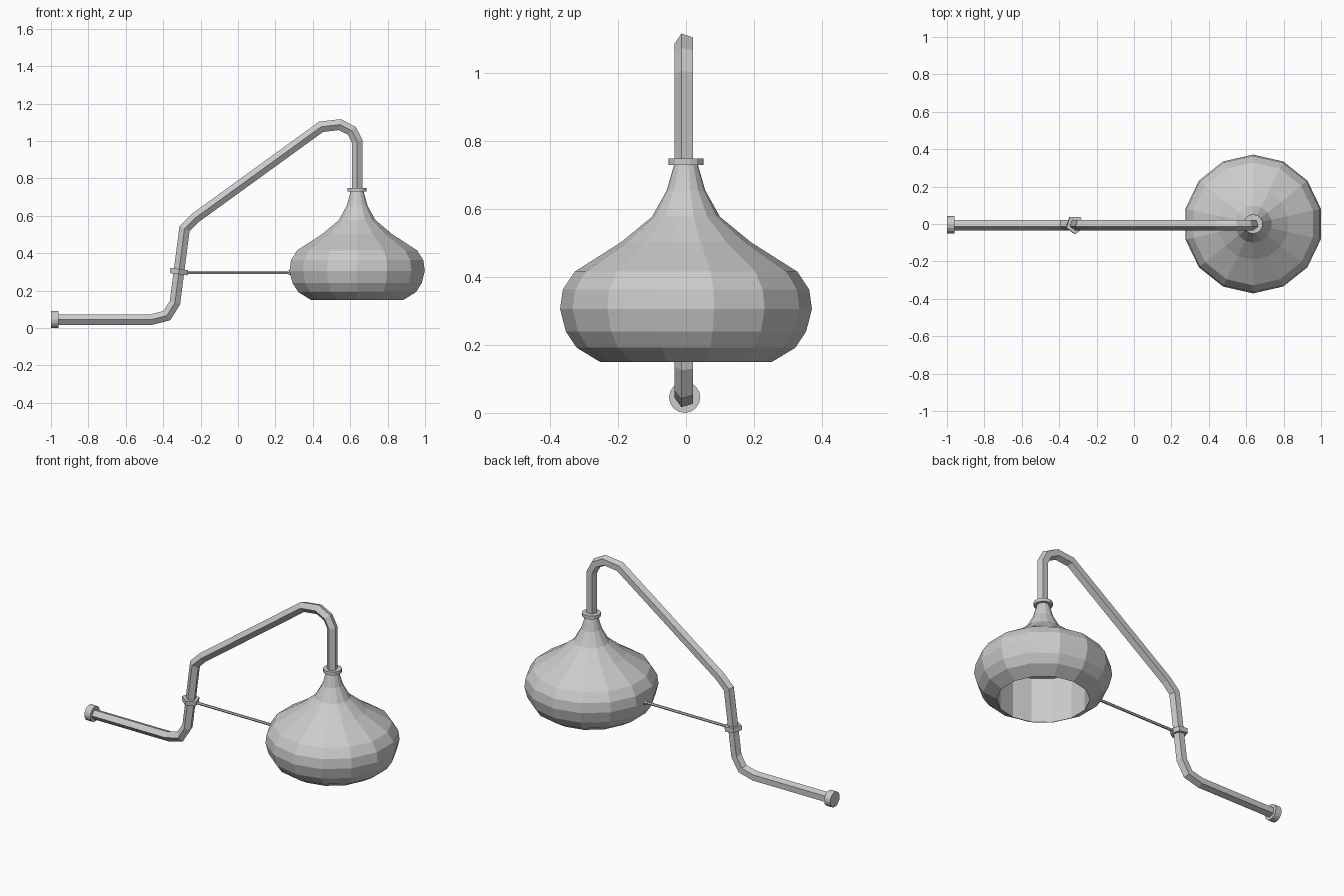
import bpy, bmesh
from math import cos, sin, pi
from mathutils import Vector

if "Cube" in bpy.data.objects:
    bpy.data.objects.remove(bpy.data.objects["Cube"])

CX, PY = 0.637, -0.004   # shade axis x, pipe plane y


def finish(bm, name):
    bmesh.ops.recalc_face_normals(bm, faces=bm.faces)
    me = bpy.data.meshes.new(name)
    bm.to_mesh(me)
    bm.free()
    ob = bpy.data.objects.new(name, me)
    bpy.context.collection.objects.link(ob)
    return ob


def bridge(bm, rings):
    n = len(rings[0])
    for a, b in zip(rings, rings[1:]):
        for i in range(n):
            j = (i + 1) % n
            bm.faces.new((a[i], a[j], b[j], b[i]))


def sweep(name, path, radii, sides):
    """Sweep a polygon (corner towards -y) along x,z points with mitred bends."""
    bm = bmesh.new()
    pts = [Vector((x, PY, z)) for x, z in path]
    side = Vector((0, -1, 0))
    rings = []
    for k, p in enumerate(pts):
        a = (p - pts[k - 1]).normalized() if k else None
        b = (pts[k + 1] - p).normalized() if k < len(pts) - 1 else None
        t = ((a or b) + (b or a)).normalized()
        mitre = 1 / t.dot(a or b)
        nrm = t.cross(side) * mitre
        r = radii[k] if isinstance(radii, list) else radii
        rings.append([bm.verts.new(p + r * (cos(2 * pi * i / sides) * side
                      + sin(2 * pi * i / sides) * nrm)) for i in range(sides)])
    bridge(bm, rings)
    bm.faces.new(rings[0])
    bm.faces.new(rings[-1])
    return finish(bm, name)


def lathe(name, profile, sides):
    """Revolve (radius, z) points about the shade axis and cap both ends."""
    bm = bmesh.new()
    rings = [[bm.verts.new((CX + r * sin(2 * pi * i / sides),
                            r * cos(2 * pi * i / sides), z))
              for i in range(sides)] for r, z in profile]
    bridge(bm, rings)
    bm.faces.new(rings[0])
    bm.faces.new(rings[-1])
    return finish(bm, name)


# bent five-sided arm
sweep("arm_pipe", [(-0.98, 0.045), (-0.465, 0.045), (-0.38, 0.067),
                   (-0.337, 0.136), (-0.286, 0.532), (-0.227, 0.59),
                   (0.444, 1.076), (0.545, 1.088), (0.608, 1.055),
                   (0.637, 1.0), (0.637, 0.735)], 0.03, 5)

# wall end cap
sweep("wall_cap", [(-1.0, 0.046), (-0.96, 0.046)], 0.046, 16)

# clamp around the arm, square to its slope
axis = Vector((0.051, 0.396)).normalized() * 0.014
c = Vector((-0.316, 0.302))
sweep("arm_clamp", [c - axis, c + axis], 0.05, 5)

# thin stay rod with a small plug at the shade
sweep("stay_rod", [(-0.31, 0.297), (0.29, 0.297)], 0.008, 6)
sweep("rod_plug", [(0.265, 0.297), (0.295, 0.297)], [0.01, 0.024], 6)

# bell shade: straight inner well, rim, outer bulge, neck
lathe("shade", [(0.25, 0.42), (0.251, 0.15), (0.253, 0.15), (0.322, 0.192),
                (0.354, 0.24), (0.371, 0.306), (0.363, 0.363), (0.328, 0.416),
                (0.191, 0.503), (0.10, 0.578), (0.057, 0.655),
                (0.034, 0.735)], 14)

# collar between pipe and shade
lathe("neck_collar", [(0.052, 0.73), (0.052, 0.75)], 14)
